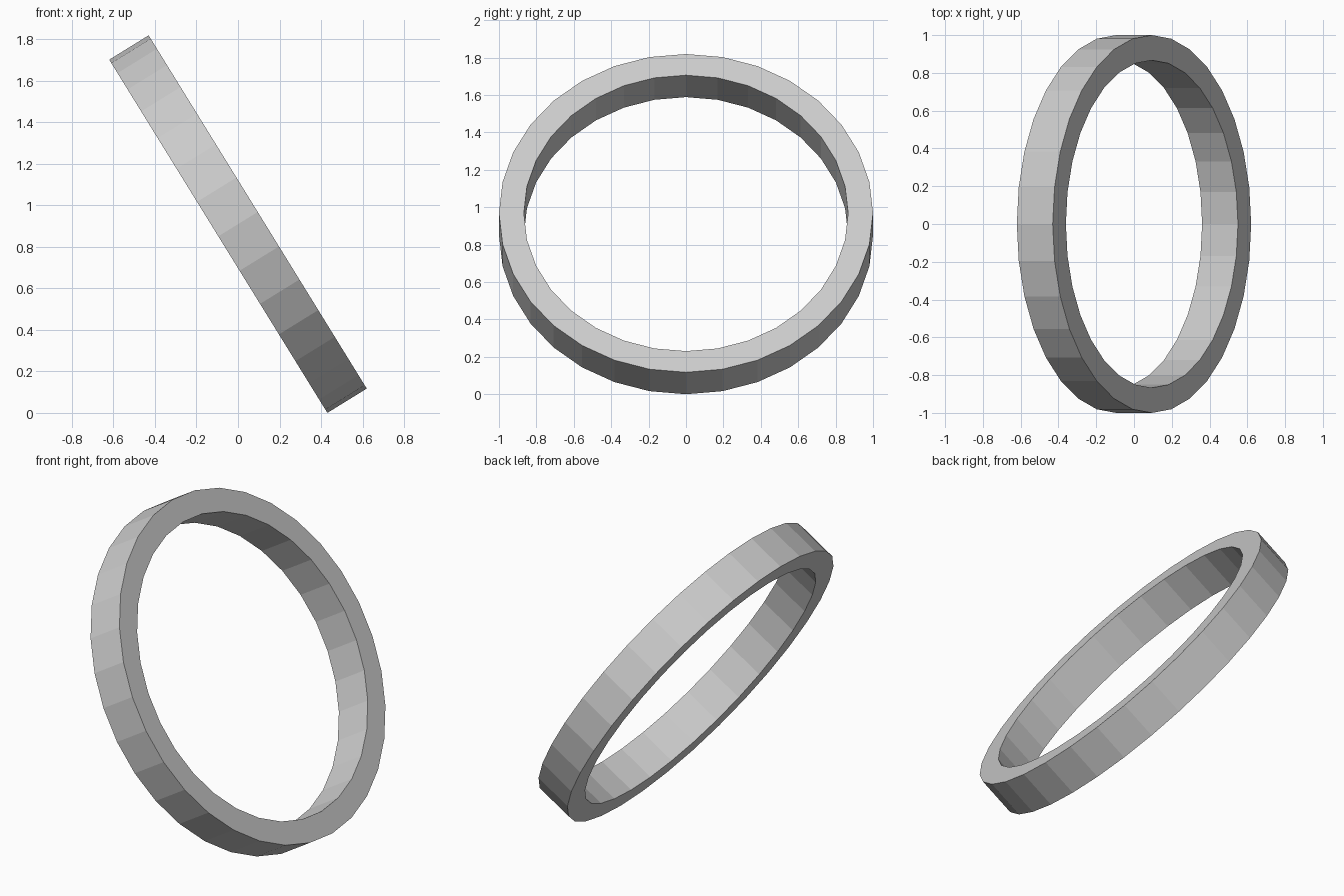
import bpy, bmesh
from math import radians, pi
from mathutils import Matrix

if "Cube" in bpy.data.objects:
    bpy.data.objects.remove(bpy.data.objects["Cube"])

OUTER, INNER, HALF_WIDTH, SIDES = 1.0, 0.867, 0.1115, 32
TILT, CENTRE_Z = 58.3, 0.91

# Rectangular band profile, spun around the local z axis
bm = bmesh.new()
profile = [(OUTER, -HALF_WIDTH), (OUTER, HALF_WIDTH), (INNER, HALF_WIDTH), (INNER, -HALF_WIDTH)]
verts = [bm.verts.new((r, 0, z)) for r, z in profile]
edges = [bm.edges.new((verts[i], verts[(i + 1) % 4])) for i in range(4)]
bmesh.ops.spin(bm, geom=verts + edges, cent=(0, 0, 0), axis=(0, 0, 1),
               angle=2 * pi, steps=SIDES, use_merge=False)
bmesh.ops.remove_doubles(bm, verts=bm.verts, dist=0.0005)

# Lean the ring and lift it so it rests on the floor
bm.transform(Matrix.Translation((0, 0, CENTRE_Z)) @ Matrix.Rotation(radians(TILT), 4, 'Y'))
lowest = min(v.co.z for v in bm.verts)
bm.transform(Matrix.Translation((0, 0, -lowest)))
bmesh.ops.recalc_face_normals(bm, faces=bm.faces)

mesh = bpy.data.meshes.new("tilted_ring")
bm.to_mesh(mesh)
bm.free()
ring = bpy.data.objects.new("tilted_ring", mesh)
bpy.context.collection.objects.link(ring)
